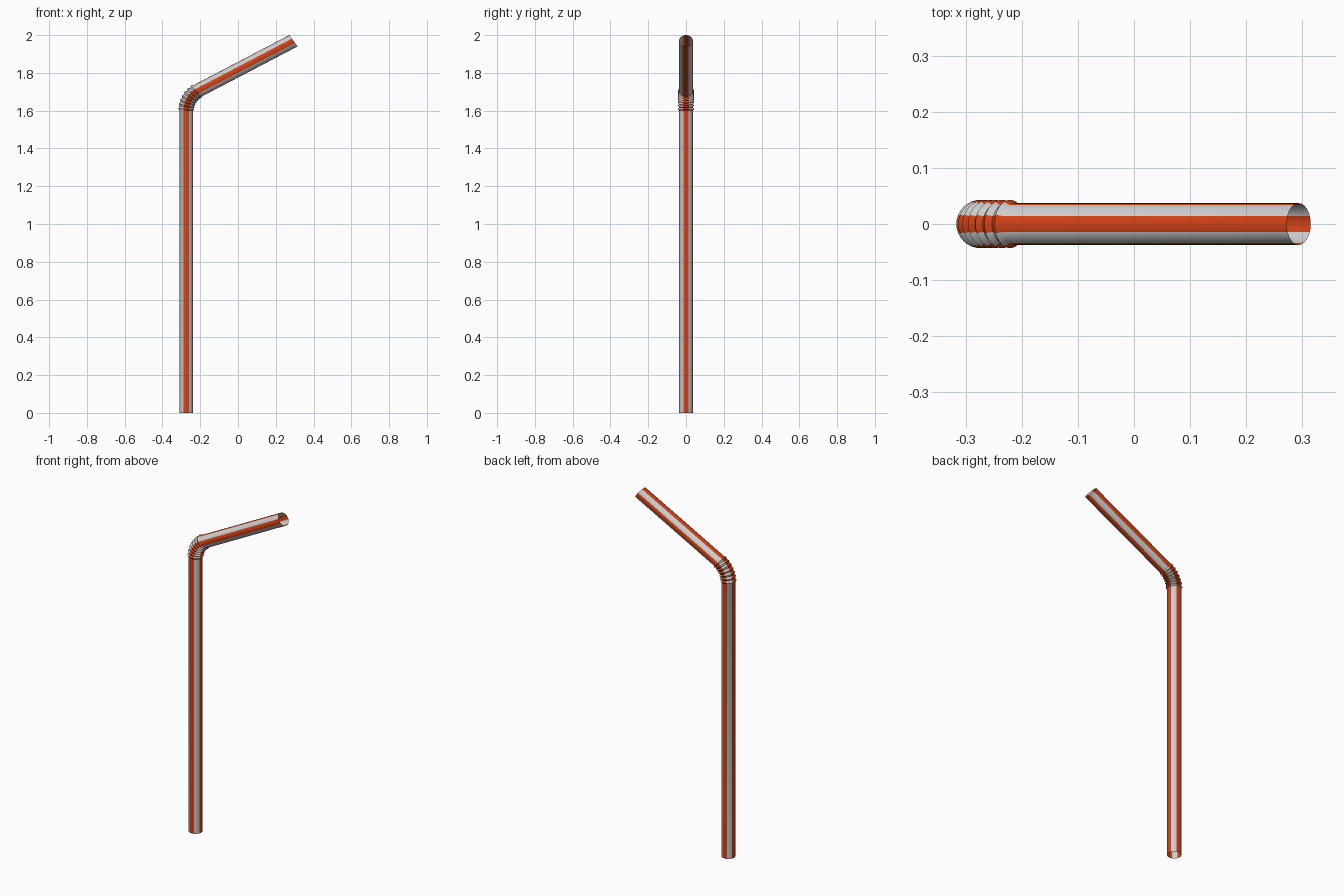
import bpy, bmesh, math

if "Cube" in bpy.data.objects:
    bpy.data.objects.remove(bpy.data.objects["Cube"])

SIDES, R = 32, 0.037
RIDGES, CREST, VALLEY = 7, 0.043, 0.036
TILT = math.radians(54.5)
X0, Z0 = -0.274, 1.60        # where the bend starts
X1, Z1 = -0.2135, 1.705      # where the bend ends
X2, Z2 = 0.2935, 1.970       # mouth end


def material(name, color):
    m = bpy.data.materials.new(name)
    m.diffuse_color = color
    m.use_nodes = True
    m.node_tree.nodes["Principled BSDF"].inputs["Base Color"].default_value = m.diffuse_color
    return m


# Rings along the straw: x, z, tilt, radius
rings = [(X0, 0, 0, R), (X0, Z0, 0, R)]

# Bellows: zigzag radius along the bend arc
bend = math.radians(60)
steps = RIDGES * 2
for i in range(1, steps):
    t = i / steps
    a = bend * t
    x = X0 + (X1 - X0) * (1 - math.cos(a)) / (1 - math.cos(bend))
    z = Z0 + (Z1 - Z0) * math.sin(a) / math.sin(bend)
    rings.append((x, z, TILT * t, CREST if i % 2 else VALLEY))

# Slanted drinking end
rings += [(X1, Z1, TILT, R), (X2, Z2, TILT, R)]

# Open single-walled tube skinned over the rings, with four stripes
bm = bmesh.new()
loops = []
for x, z, tilt, r in rings:
    loop = []
    for k in range(SIDES):
        a = 2 * math.pi * k / SIDES
        u, v = r * math.cos(a), r * math.sin(a)
        loop.append(bm.verts.new((x + u * math.cos(tilt), v, z - u * math.sin(tilt))))
    loops.append(loop)
for lo, hi in zip(loops, loops[1:]):
    for k in range(SIDES):
        n = (k + 1) % SIDES
        f = bm.faces.new((lo[k], lo[n], hi[n], hi[k]))
        f.material_index = 1 if ((k + 2) // 4) % 2 == 0 else 0

mesh = bpy.data.meshes.new("bendy_straw")
bm.to_mesh(mesh)
bm.free()
mesh.materials.append(material("white_plastic", (0.8, 0.8, 0.8, 1)))
mesh.materials.append(material("red_stripe", (0.65, 0.055, 0.008, 1)))
straw = bpy.data.objects.new("bendy_straw", mesh)
bpy.context.collection.objects.link(straw)

bpy.context.view_layer.objects.active = straw
straw.select_set(True)
bpy.ops.object.shade_smooth_by_angle(angle=math.radians(30))
